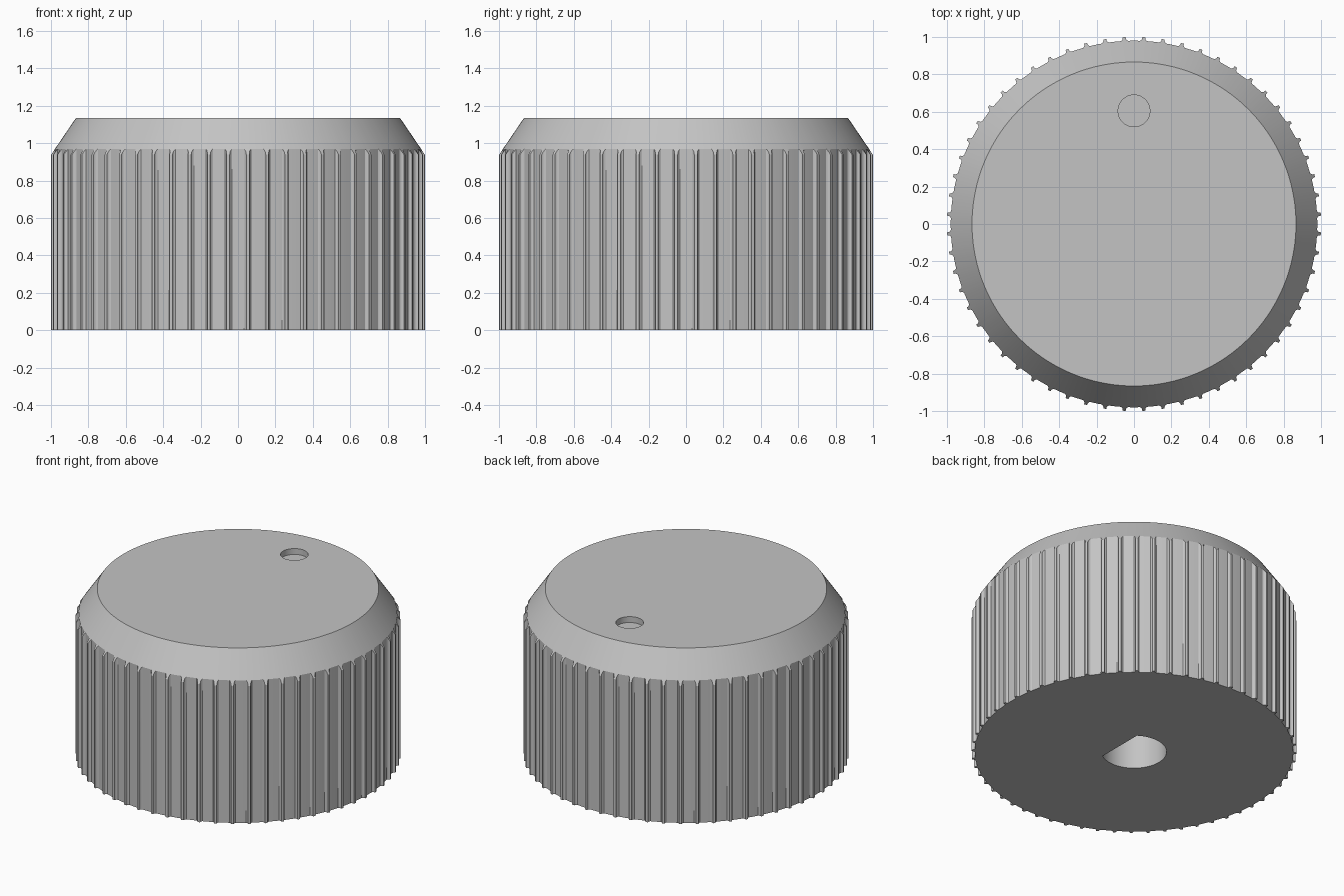
import bpy, bmesh, math

cube = bpy.data.objects.get("Cube")
if cube:
    bpy.data.objects.remove(cube, do_unlink=True)

RIBS = 60
HEIGHT, TOP_RADIUS, SLOPE = 1.135, 0.866, 1.47

grey = bpy.data.materials.new("plain_grey")
grey.use_nodes = True
grey.diffuse_color = (0.55, 0.55, 0.55, 1)
grey.node_tree.nodes["Principled BSDF"].inputs["Base Color"].default_value = grey.diffuse_color


def skin(name, rings):
    """Closed solid from a stack of rings with equal point counts."""
    bm = bmesh.new()
    loops = [[bm.verts.new(p) for p in ring] for ring in rings]
    n = len(loops[0])
    for low, high in zip(loops, loops[1:]):
        for i in range(n):
            j = (i + 1) % n
            bm.faces.new((low[i], low[j], high[j], high[i]))
    bm.faces.new(loops[0][::-1])
    bm.faces.new(loops[-1])
    bmesh.ops.recalc_face_normals(bm, faces=bm.faces)
    mesh = bpy.data.meshes.new(name)
    bm.to_mesh(mesh)
    bm.free()
    mesh.materials.append(grey)
    obj = bpy.data.objects.new(name, mesh)
    bpy.context.collection.objects.link(obj)
    return obj


def prism(name, outline, z0, z1):
    return skin(name, [[(x, y, z) for x, y in outline] for z in (z0, z1)])


def arc(radius, start, end, count, cy=0.0):
    step = (end - start) / count
    return [(radius * math.cos(start + i * step), cy + radius * math.sin(start + i * step))
            for i in range(count + 1)]


# Gripping outline: narrow ribs with small fillets between flat lands
half_rib = [(0.008, 1.0), (0.0095, 0.99), (0.013, 0.984), (0.019, 0.98), (0.035, 0.98)]
rib = [(-a, r) for a, r in reversed(half_rib)] + half_rib
pitch = 2 * math.pi / RIBS
grip = [((k + 0.5) * pitch + a, r) for k in range(RIBS) for a, r in rib]


def ring(radius_of, z_of):
    return [(radius_of(r) * math.cos(a), radius_of(r) * math.sin(a), z_of(r)) for a, r in grip]


# Knob body: ribbed wall trimmed by the sloping shoulder, then the flat cap
knob = skin("knob_body", [
    ring(lambda r: r, lambda r: 0.0),
    ring(lambda r: r, lambda r: HEIGHT - (r - TOP_RADIUS) * SLOPE),
    ring(lambda r: TOP_RADIUS, lambda r: HEIGHT),
])

# Pointer dimple in the cap and D-shaped shaft socket underneath
dimple = prism("dimple_cutter", arc(0.085, 0, 2 * math.pi, 64, 0.605)[:-1],
               HEIGHT - 0.04, HEIGHT + 0.1)
flat = math.radians(55)
socket = prism("socket_cutter", arc(0.2, flat, 2 * math.pi - flat, 64), -0.1, 0.75)

bpy.context.view_layer.objects.active = knob
knob.select_set(True)
for cutter in (dimple, socket):
    mod = knob.modifiers.new(cutter.name, "BOOLEAN")
    mod.operation = "DIFFERENCE"
    mod.solver = "EXACT"
    mod.object = cutter
    bpy.ops.object.modifier_apply(modifier=mod.name)
    bpy.data.objects.remove(cutter, do_unlink=True)

bpy.ops.object.shade_smooth_by_angle(angle=math.radians(30))
